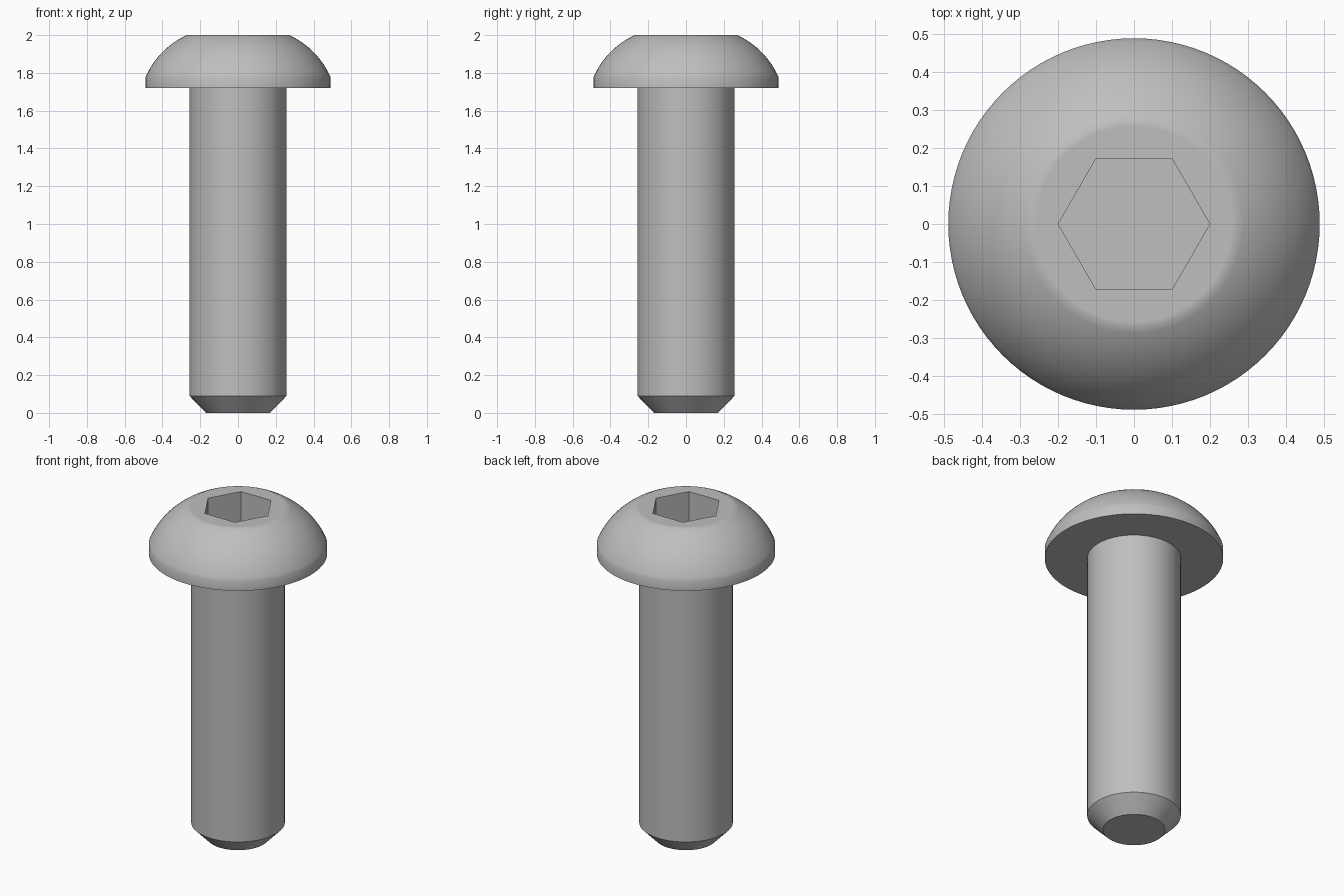
import bpy, bmesh, math
from mathutils import Matrix

SEGMENTS = 96

default = bpy.data.objects.get("Cube")
if default:
    bpy.data.objects.remove(default, do_unlink=True)

steel = bpy.data.materials.new("grey steel")
steel.use_nodes = True
colour = (0.52, 0.52, 0.52, 1)
steel.diffuse_color = colour
steel.node_tree.nodes["Principled BSDF"].inputs["Base Color"].default_value = colour


def finish(name, bm):
    """Turn a bmesh into a linked object with the steel material."""
    bmesh.ops.recalc_face_normals(bm, faces=bm.faces)
    mesh = bpy.data.meshes.new(name)
    bm.to_mesh(mesh)
    bm.free()
    mesh.materials.append(steel)
    obj = bpy.data.objects.new(name, mesh)
    bpy.context.collection.objects.link(obj)
    return obj


def lathe(name, profile):
    """Revolve a (radius, height) profile and cap both ends."""
    bm = bmesh.new()
    rings = []
    for r, z in profile:
        ring = bmesh.ops.create_circle(bm, segments=SEGMENTS, radius=r,
                                       matrix=Matrix.Translation((0, 0, z)))
        rings.append(ring["verts"])
    for low, high in zip(rings, rings[1:]):
        for i in range(SEGMENTS):
            j = (i + 1) % SEGMENTS
            bm.faces.new((low[i], low[j], high[j], high[i]))
    bm.faces.new(rings[0])
    bm.faces.new(rings[-1])
    return finish(name, bm)


def smooth(obj):
    bpy.ops.object.select_all(action="DESELECT")
    obj.select_set(True)
    bpy.context.view_layer.objects.active = obj
    bpy.ops.object.shade_smooth_by_angle(angle=math.radians(30))


# Shank with a chamfered tip, seated slightly inside the head
shank = lathe("shank", [(0.17, 0), (0.257, 0.09), (0.257, 1.73)])
smooth(shank)

# Button head: short rim, circular dome arc, flat top
start, end = math.radians(23), math.radians(66)
radius = 0.22 / (math.cos(start) - math.cos(end))
centre_r = 0.49 - radius * math.cos(start)
centre_z = 1.78 - radius * math.sin(start)
steps = 16
angles = [start + (end - start) * i / steps for i in range(steps + 1)]
dome = [(centre_r + radius * math.cos(a), centre_z + radius * math.sin(a)) for a in angles]
lift = 2 - dome[-1][1]
dome = [(r, z + lift) for r, z in dome]
head = lathe("button_head", [(0.49, 1.72)] + dome + [(dome[-1][0] - 0.012, 2)])

# Hexagonal key socket cut into the head
bm = bmesh.new()
bmesh.ops.create_cone(bm, cap_ends=True, segments=6, radius1=0.2, radius2=0.2, depth=0.48,
                      matrix=Matrix.Translation((0, 0, 2)) @ Matrix.Rotation(math.pi / 6, 4, "Z"))
# Turn the prism so that two corners lie on the x axis
corner = max(bm.verts, key=lambda v: v.co.x).co
bmesh.ops.rotate(bm, verts=bm.verts, cent=(0, 0, 0),
                 matrix=Matrix.Rotation(-math.atan2(corner.y, corner.x), 3, "Z"))
cutter = finish("socket_cutter", bm)
cutter.hide_render = True
cut = head.modifiers.new("socket", "BOOLEAN")
cut.operation = "DIFFERENCE"
cut.solver = "EXACT"
cut.object = cutter
bpy.context.view_layer.objects.active = head
bpy.ops.object.modifier_apply(modifier=cut.name)
bpy.data.objects.remove(cutter, do_unlink=True)
smooth(head)
